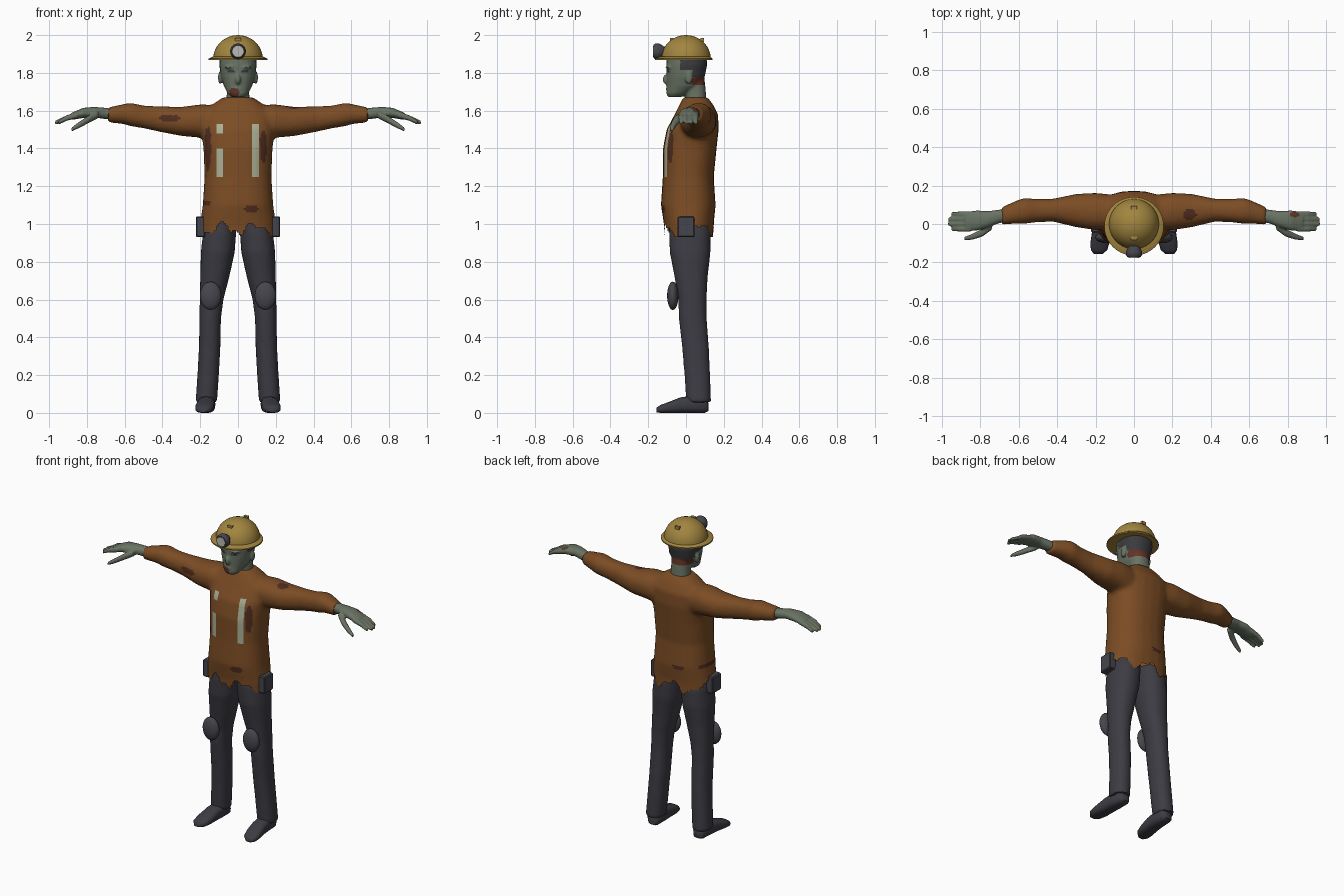
import bpy, bmesh, math
from mathutils import Vector, Matrix

default_cube = bpy.data.objects.get("Cube")
if default_cube:
    bpy.data.objects.remove(default_cube, do_unlink=True)


def material(name, colour):
    mat = bpy.data.materials.new(name)
    mat.use_nodes = True
    rgba = (*colour, 1)
    mat.diffuse_color = rgba
    node = next(n for n in mat.node_tree.nodes if n.type == "BSDF_PRINCIPLED")
    node.inputs["Base Color"].default_value = rgba
    node.inputs["Roughness"].default_value = 0.8
    return mat


shirt_mat = material("rust shirt", (0.2, 0.073, 0.018))
stain_mat = material("dark stain", (0.08, 0.026, 0.014))
stripe_mat = material("reflective stripe", (0.4, 0.43, 0.3))
skin_mat = material("pale green skin", (0.14, 0.17, 0.125))
hair_mat = material("charcoal hair", (0.045, 0.045, 0.05))
blood_mat = material("dried blood", (0.12, 0.035, 0.02))
helmet_mat = material("yellow helmet", (0.36, 0.235, 0.05))
lens_mat = material("lamp lens", (0.5, 0.5, 0.45))
trouser_mat = material("dark trousers", (0.047, 0.045, 0.057))
pad_mat = material("grey pads", (0.06, 0.06, 0.074))


def tube(bm, axis, rings, side=1, power=0.9, count=24):
    """Loft rings (x, y, z, radius, radius) lying across the given axis."""
    first, second = {"x": (1, 2), "y": (0, 2), "z": (0, 1)}[axis]
    loops = []
    for x, y, z, a, b in rings:
        loop = []
        for i in range(count):
            angle = math.tau * i / count
            c, s = math.cos(angle), math.sin(angle)
            p = Vector((x, y, z))
            p[first] += a * math.copysign(abs(c) ** power, c)
            p[second] += b * math.copysign(abs(s) ** power, s)
            p.x *= side
            loop.append(bm.verts.new(p))
        loops.append(loop)
    for low, high in zip(loops, loops[1:]):
        for i in range(count):
            j = (i + 1) % count
            bm.faces.new((low[i], low[j], high[j], high[i]))
    bm.faces.new(loops[0])
    bm.faces.new(loops[-1])
    bmesh.ops.recalc_face_normals(bm, faces=bm.faces)


def ball(bm, centre, radii):
    place = Matrix.Translation(centre) @ Matrix.Diagonal((*radii, 1))
    bmesh.ops.create_uvsphere(bm, u_segments=20, v_segments=12, radius=1, matrix=place)


def fuse(bm, voxel, rounds=2):
    """Merge overlapping closed parts into one softly blended skin."""
    mesh = bpy.data.meshes.new("fuse")
    bm.to_mesh(mesh)
    bm.free()
    temp = bpy.data.objects.new("fuse", mesh)
    bpy.context.collection.objects.link(temp)
    mod = temp.modifiers.new("Remesh", "REMESH")
    mod.mode = "VOXEL"
    mod.voxel_size = voxel
    evaluated = temp.evaluated_get(bpy.context.evaluated_depsgraph_get())
    out = bmesh.new()
    out.from_mesh(evaluated.to_mesh())
    evaluated.to_mesh_clear()
    bpy.data.objects.remove(temp, do_unlink=True)
    for _ in range(rounds):
        bmesh.ops.smooth_vert(out, verts=out.verts, factor=0.5,
                              use_axis_x=True, use_axis_y=True, use_axis_z=True)
    return out


def finish(name, bm, mats, rule=None, angle=40):
    bm.normal_update()
    for face in bm.faces:
        face.material_index = rule(face.calc_center_median(), face.normal) if rule else 0
    mesh = bpy.data.meshes.new(name)
    bm.to_mesh(mesh)
    bm.free()
    for mat in mats:
        mesh.materials.append(mat)
    obj = bpy.data.objects.new(name, mesh)
    bpy.context.collection.objects.link(obj)
    bpy.ops.object.select_all(action="DESELECT")
    obj.select_set(True)
    bpy.context.view_layer.objects.active = obj
    bpy.ops.object.shade_smooth_by_angle(angle=math.radians(angle))
    return obj


def inside(p, blobs):
    return any(sum(((p[i] - c[i]) / r[i]) ** 2 for i in range(3)) < 1 for c, r in blobs)


# Shirt: torso and sleeves blended together
bm = bmesh.new()
torso = [(.02, .86, .2, .13), (.015, 1, .2, .132), (.012, 1.1, .187, .145),
         (.012, 1.25, .177, .135), (.02, 1.4, .183, .142), (.035, 1.5, .195, .138),
         (.055, 1.58, .19, .115), (.055, 1.63, .14, .09), (.05, 1.67, .08, .065)]
tube(bm, "z", [(0, *ring) for ring in torso], power=0.85)
sleeve = [(.08, .06, 1.53, .09, .1), (.2, .065, 1.545, .097, .088), (.3, .07, 1.543, .087, .077),
          (.42, .072, 1.556, .06, .067), (.5, .07, 1.567, .06, .06), (.57, .068, 1.58, .067, .062),
          (.6, .065, 1.582, .062, .054), (.69, .042, 1.578, .046, .039)]
for side in (-1, 1):
    tube(bm, "x", sleeve, side)
bm = fuse(bm, 0.012)

# Ragged hem
def below_hem(p):
    a = math.atan2(p.y, p.x)
    return p.z < 0.97 + 0.028 * math.sin(5 * a) + 0.015 * math.sin(11 * a + 1)

bmesh.ops.delete(bm, geom=[f for f in bm.faces if below_hem(f.calc_center_median())],
                 context="FACES")

# Straight cuts for the reflective stripes
columns, rows = (-.115, -.08, .075, .11), (1.25, 1.4, 1.48, 1.53)
for index, cuts in ((0, columns), (2, rows)):
    for cut in cuts:
        normal = Vector((0, 0, 0))
        normal[index] = 1
        bmesh.ops.bisect_plane(bm, geom=bm.verts[:] + bm.edges[:] + bm.faces[:],
                               plane_co=normal * cut, plane_no=normal)

stains = [((-.17, -.06, 1.4), (.035, .028, .13)), ((.135, -.09, 1.41), (.02, .05, .09)),
          ((.075, -.13, 1.08), (.04, .05, .018)), ((-.18, 0, 1.11), (.05, .12, .016)),
          ((-.36, .01, 1.56), (.06, .05, .018)), ((.29, .05, 1.62), (.035, .03, .04)),
          ((-.05, .155, 1.1), (.04, .03, .015))]

def shirt_rule(p, n):
    if n.y < 0 and rows[0] < p.z < rows[3]:
        right = columns[0] < p.x < columns[1] and not rows[1] < p.z < rows[2]
        if right or columns[2] < p.x < columns[3]:
            return 2
    return 1 if inside(p, stains) else 0

finish("shirt", bm, [shirt_mat, stain_mat, stripe_mat], shirt_rule)

# Trousers
bm = bmesh.new()
leg = [(.085, .015, 1.03, .08, .1), (.098, .02, .95, .088, .11), (.107, .022, .85, .09, .108),
       (.123, .027, .72, .077, .088), (.14, .034, .6, .063, .075), (.147, .036, .5, .057, .074),
       (.15, .05, .35, .057, .071), (.158, .06, .2, .057, .068), (.168, .067, .055, .057, .066)]
for side in (-1, 1):
    tube(bm, "z", leg, side)
finish("trousers", fuse(bm, 0.012), [trouser_mat])

# Shoes, knee pads and belt pouches
shoe = [(.163, .12, .03, .025, .02), (.164, .1, .042, .042, .042), (.166, .03, .045, .046, .045),
        (.17, -.03, .041, .047, .041), (.176, -.09, .029, .05, .029),
        (.182, -.135, .021, .043, .021), (.186, -.157, .015, .022, .012)]
for side, label in ((-1, "right"), (1, "left")):
    bm = bmesh.new()
    tube(bm, "y", shoe, side, power=0.75)
    finish(label + "_shoe", bm, [trouser_mat], angle=60)

    bm = bmesh.new()
    ball(bm, (side * .145, -.07, .62), (.057, .03, .075))
    finish(label + "_knee_pad", bm, [pad_mat], angle=60)

    bm = bmesh.new()
    place = Matrix.Translation((side * .198, 0, .985)) @ Matrix.Diagonal((.05, .09, .11, 1))
    bmesh.ops.create_cube(bm, size=1, matrix=place)
    bmesh.ops.bevel(bm, geom=bm.edges[:], offset=0.006, segments=1, affect="EDGES")
    finish(label + "_belt_pouch", bm, [pad_mat], angle=20)

# Hands: wrist and palm, four fingers, thumb
palm = [(.64, .045, 1.58, .034, .028), (.7, .04, 1.585, .035, .03), (.76, .025, 1.592, .042, .028),
        (.82, .018, 1.588, .053, .027), (.88, .013, 1.57, .048, .019)]
thumb = [(.74, -.005, 1.58, .025, .02), (.79, -.045, 1.555, .021, .02),
         (.84, -.066, 1.525, .016, .017), (.882, -.076, 1.5, .01, .011)]
for side, label in ((-1, "right"), (1, "left")):
    bm = bmesh.new()
    tube(bm, "x", palm, side)
    tube(bm, "x", thumb, side)
    for k in range(4):
        y, reach = .052 - .026 * k, .95 + .02 * math.sin(k)
        tube(bm, "x", [(.85, y, 1.578, .015, .017), (.91, y, 1.56, .014, .015),
                       (reach, y, 1.536, .01, .011)], side, count=12)
    spot = [((.84, .05, 1.61), (.03, .015, .03))]
    finish(label + "_hand", fuse(bm, 0.006), [skin_mat, blood_mat],
           lambda p, n: int(inside(p, spot)))

# Head with neck, nose, brow and ears
bm = bmesh.new()
tube(bm, "z", [(0, .055, 1.6, .065, .058), (0, .05, 1.7, .059, .055), (0, .04, 1.8, .06, .055)])
skull = [(-.06, 1.672, .035, .035), (-.046, 1.69, .054, .058), (-.012, 1.73, .075, .09),
         (-.002, 1.78, .09, .101), (.004, 1.84, .099, .108), (.004, 1.9, .095, .104),
         (.004, 1.94, .06, .06)]
tube(bm, "z", [(0, *ring) for ring in skull])
ball(bm, (0, -.103, 1.765), (.015, .021, .028))
ball(bm, (0, -.093, 1.715), (.026, .014, .012))
for side in (-1, 1):
    ball(bm, (side * .094, .015, 1.775), (.012, .021, .034))
    ball(bm, (side * .04, -.087, 1.83), (.03, .022, .01))
blood = [((-.025, -.11, 1.695), (.032, .04, .028))]
eyes = [((side * .038, -.1, 1.808), (.022, .04, .006)) for side in (-1, 1)]

def head_rule(p, n):
    if inside(p, blood) or (p.y > .03 and 1.735 < p.z < 1.778 and abs(p.x) < .08):
        return 2
    hairline = 1.778 if p.y > .035 else 1.815
    return int((p.y > -.03 and p.z > hairline) or inside(p, eyes))

finish("head", fuse(bm, 0.006), [skin_mat, hair_mat, blood_mat], head_rule)

# Helmet: brim, dome and small raised clips
bm = bmesh.new()
tube(bm, "z", [(0, -.012, 1.867, .155, .153), (0, -.012, 1.875, .155, .153),
               (0, -.005, 1.886, .133, .135)], power=1, count=40)
dome = []
for i in range(9):
    t = i / 8 * math.radians(86)
    dome.append((0, 0, 1.875 + .125 * math.sin(t), .131 * math.cos(t), .131 * math.cos(t)))
tube(bm, "z", dome, power=1, count=40)
for y in (-.075, .085):
    place = Matrix.Translation((0, y, 1.974)) @ Matrix.Diagonal((.03, .018, .02, 1))
    bmesh.ops.create_cube(bm, size=1, matrix=place)
finish("helmet", bm, [helmet_mat])

# Head lamp
bm = bmesh.new()
tube(bm, "y", [(0, y, 1.914, r, r) for y, r in
               ((-.173, .034), (-.162, .042), (-.142, .042), (-.115, .025))], power=1)
finish("lamp_housing", bm, [pad_mat])
bm = bmesh.new()
tube(bm, "y", [(0, y, 1.914, .029, .029) for y in (-.176, -.17)], power=1)
finish("lamp_lens", bm, [lens_mat])
